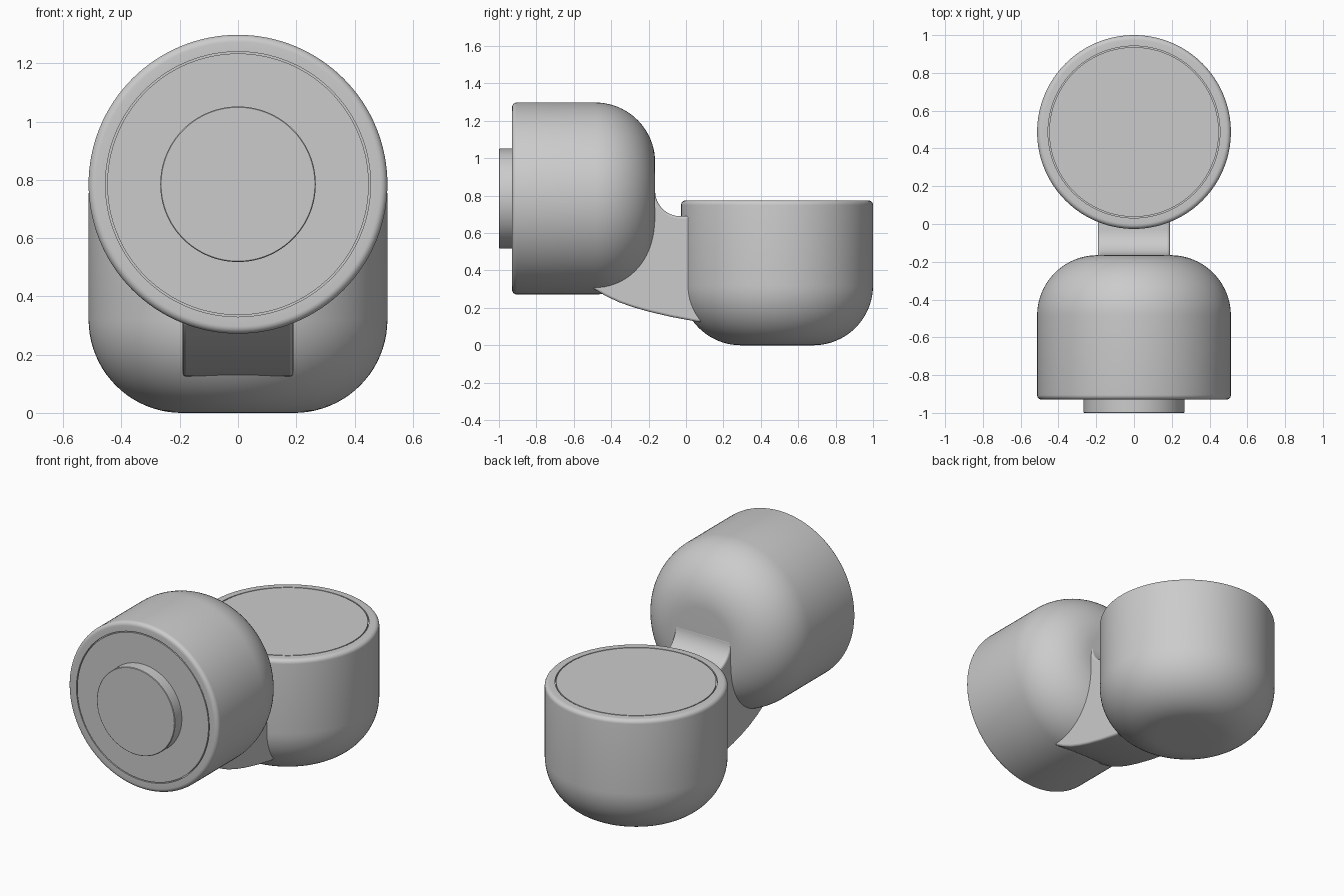
import bpy, bmesh, math
from mathutils import Matrix

old = bpy.data.objects.get("Cube")
if old:
    bpy.data.objects.remove(old, do_unlink=True)

GREY = (0.6, 0.6, 0.6, 1.0)
grey = bpy.data.materials.new("matte grey")
grey.use_nodes = True
grey.diffuse_color = GREY
bsdf = next(n for n in grey.node_tree.nodes if n.type == 'BSDF_PRINCIPLED')
bsdf.inputs["Base Color"].default_value = GREY

RADIUS, DOME, RIM = 0.513, 0.32, 0.025


def finish(name, bm):
    """Turn a bmesh into a smooth-shaded grey object."""
    bmesh.ops.recalc_face_normals(bm, faces=bm.faces)
    mesh = bpy.data.meshes.new(name)
    bm.to_mesh(mesh)
    bm.free()
    mesh.materials.append(grey)
    obj = bpy.data.objects.new(name, mesh)
    bpy.context.collection.objects.link(obj)
    bpy.ops.object.select_all(action='DESELECT')
    obj.select_set(True)
    bpy.context.view_layer.objects.active = obj
    bpy.ops.object.shade_smooth_by_angle(angle=math.radians(30))
    return obj


def arc(cx, cy, r, start, end, steps):
    angles = [math.radians(start + (end - start) * i / steps) for i in range(steps + 1)]
    return [(cx + r * math.cos(a), cy + r * math.sin(a)) for a in angles]


def lathe(name, profile, matrix, steps=128):
    """Spin a (radius, height) profile around z, then place it."""
    bm = bmesh.new()
    verts = [bm.verts.new((r, 0, h)) for r, h in profile]
    edges = [bm.edges.new(pair) for pair in zip(verts, verts[1:])]
    bmesh.ops.spin(bm, geom=verts + edges, cent=(0, 0, 0), axis=(0, 0, 1),
                   angle=math.tau, steps=steps)
    bmesh.ops.remove_doubles(bm, verts=bm.verts, dist=1e-5)
    bmesh.ops.transform(bm, matrix=matrix, verts=bm.verts)
    return finish(name, bm)


def cup_profile(height):
    """Domed base, straight wall, rounded rim and a fine seam around the lid."""
    seam, gap, depth = 0.455, 0.006, 0.02
    return ([(0, 0)]
            + arc(RADIUS - DOME, DOME, DOME, -90, 0, 20)
            + arc(RADIUS - RIM, height - RIM, RIM, 0, 90, 6)
            + [(seam, height), (seam, height - depth),
               (seam - gap, height - depth), (seam - gap, height), (0, height)])


# Upright cup at the back
lathe("upright_cup", cup_profile(0.775), Matrix.Translation((0, 0.487, 0)))

# Cup lying on its side, opening to the front
face_front = Matrix.Rotation(math.radians(90), 4, 'X')
lathe("sideways_cup", cup_profile(0.765),
      Matrix.Translation((0, -0.165, 0.785)) @ face_front)

# Round button on the front lid
lathe("front_button", [(0, 0), (0.267, 0), (0.267, 0.079), (0.264, 0.082), (0, 0.082)],
      Matrix.Translation((0, -0.918, 0.785)) @ face_front)

# Curved bracket joining the two cups
side = ([(-0.5, 0.306), (-0.43, 0.264), (-0.355, 0.229), (-0.28, 0.203), (-0.2, 0.18),
         (-0.08, 0.152), (0.055, 0.127), (0.14, 0.12), (0.14, 0.69)]
        + arc(-0.03, 0.825, 0.135, 270, 180, 12)
        + [(-0.25, 0.825), (-0.5, 0.5)])
bm = bmesh.new()
face = bm.faces.new([bm.verts.new((-0.19, y, z)) for y, z in side])
wall = bmesh.ops.extrude_face_region(bm, geom=[face])
moved = [g for g in wall["geom"] if isinstance(g, bmesh.types.BMVert)]
bmesh.ops.translate(bm, verts=moved, vec=(0.38, 0, 0))
bracket = finish("bracket", bm)
bevel = bracket.modifiers.new("soft edges", 'BEVEL')
bevel.width = 0.012
bevel.segments = 3
bevel.limit_method = 'ANGLE'
bevel.angle_limit = math.radians(50)
